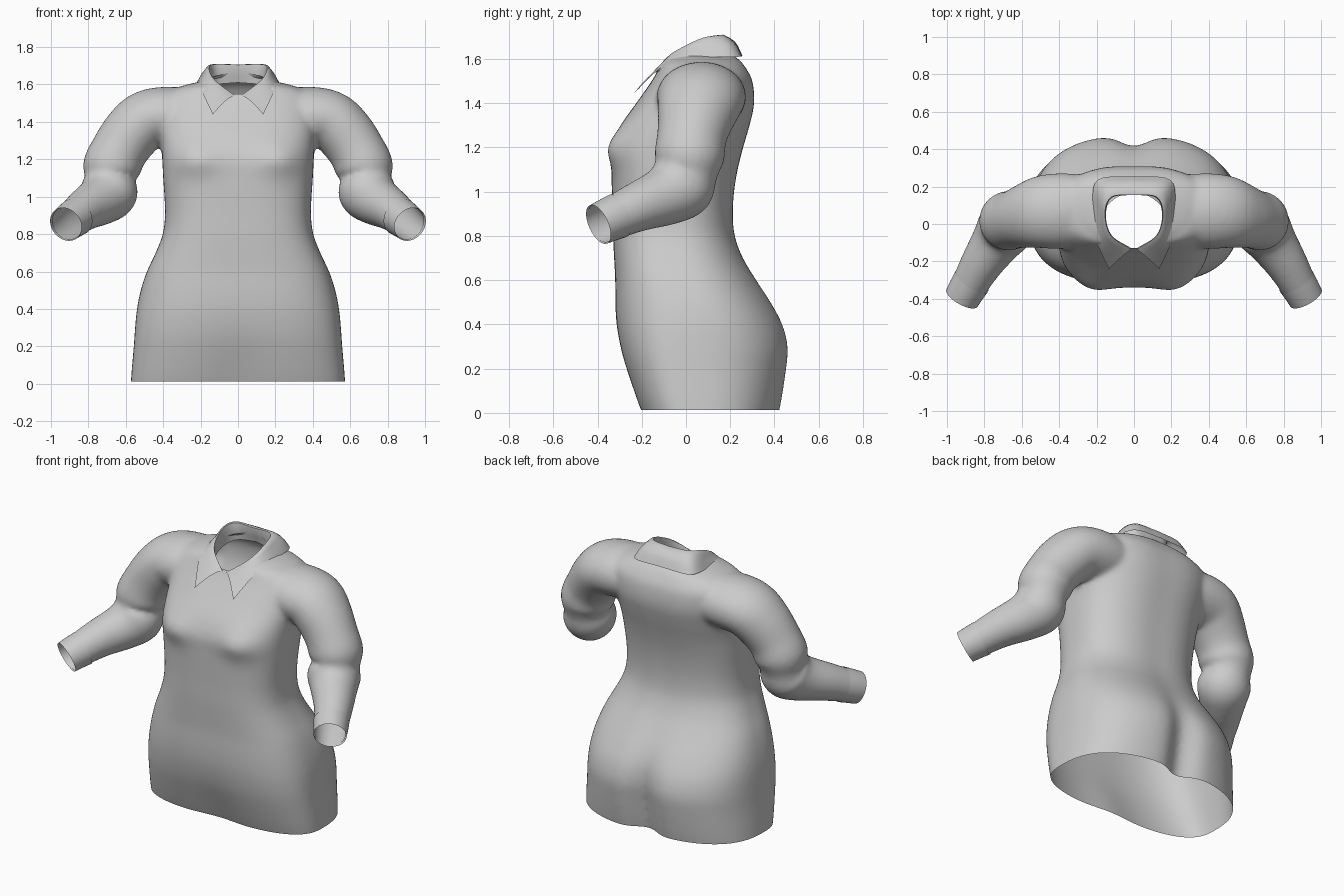
import bpy, bmesh
from math import sin, cos, pi, exp
from mathutils import Vector

if "Cube" in bpy.data.objects:
    bpy.data.objects.remove(bpy.data.objects["Cube"])


def spline(pts, n):
    """Catmull-Rom resample of tuples, n steps per span."""
    p = [Vector(q) for q in pts]
    p = [2 * p[0] - p[1]] + p + [2 * p[-1] - p[-2]]
    out = []
    for i in range(1, len(p) - 2):
        a, b, c, d = p[i - 1:i + 3]
        for k in range(n):
            t = k / n
            out.append(0.5 * (2 * b + (c - a) * t + (2 * a - 5 * b + 4 * c - d) * t * t
                              + (3 * b - a - 3 * c + d) * t ** 3))
    return out + [p[-2]]


def fade(v, edge, k):
    """Soft step: 1 below edge, 0 above."""
    return 1 / (1 + exp((v - edge) * k))


def loft(bm, rings, closed=True, cap=True):
    vs = [[bm.verts.new(c) for c in r] for r in rings]
    n = len(vs[0])
    for a, b in zip(vs, vs[1:]):
        for i in range(n if closed else n - 1):
            j = (i + 1) % n
            bm.faces.new((a[i], a[j], b[j], b[i]))
    if cap:
        bm.faces.new(vs[0][::-1])
        bm.faces.new(vs[-1])


def finish(bm, name, angle=50):
    me = bpy.data.meshes.new(name)
    bm.to_mesh(me)
    bm.free()
    ob = bpy.data.objects.new(name, me)
    bpy.context.collection.objects.link(ob)
    bpy.ops.object.select_all(action='DESELECT')
    ob.select_set(True)
    bpy.context.view_layer.objects.active = ob
    bpy.ops.object.shade_smooth_by_angle(angle=angle * pi / 180)
    return ob


def tube(path, sides=40):
    """Rings of given radius swept along a list of (centre, radius)."""
    rings, prev, u = [], None, Vector((0, 0, 1))
    for i, (c, r) in enumerate(path):
        t = (path[min(i + 1, len(path) - 1)][0] - path[max(i - 1, 0)][0]).normalized()
        if prev:
            u = prev.rotation_difference(t) @ u
        u = (u - t * u.dot(t)).normalized()
        v, prev = t.cross(u), t
        wide = 1 + .28 * fade(abs(c.x), .56, 25)      # deeper at the shoulder
        ring = [c + r * (cos(a) * u + sin(a) * v)
                for a in (2 * pi * k / sides for k in range(sides))]
        rings.append([(q.x, c.y + (q.y - c.y) * wide, q.z) for q in ring])
    return rings


def xyzr(pts, n):
    """Split spline points given as (x, y, z, radius)."""
    c = spline([p[:3] for p in pts], n)
    r = spline([(p[3], 0, 0) for p in pts], n)
    return [(a, max(b.x, 0.01)) for a, b in zip(c, r)]


# torso sections: z, half width, front y, back y
body = [(-.10, .575, -.16, .40), (.02, .572, -.215, .435), (.2, .557, -.275, .465),
        (.3, .55, -.30, .472), (.4, .54, -.315, .447), (.5, .52, -.32, .392),
        (.6, .487, -.32, .325), (.7, .44, -.325, .264), (.8, .402, -.33, .227),
        (.9, .39, -.332, .218), (1.0, .393, -.335, .224), (1.1, .40, -.337, .24),
        (1.2, .405, -.335, .265), (1.3, .412, -.295, .294), (1.4, .42, -.225, .315),
        (1.5, .42, -.155, .307), (1.555, .38, -.125, .28), (1.595, .29, -.11, .25),
        (1.615, .205, -.105, .22), (1.635, .15, -.10, .185), (1.68, .135, -.095, .165),
        (1.76, .13, -.095, .16)]
zw = spline([(z, w, 0) for z, w, f, b in body], 3)
fb = spline([(f, b, 0) for z, w, f, b in body], 3)
rings = []
for p, q in zip(zw, fb):
    z, w, yf, yb = p.x, p.y, q.x, q.y
    low = fade(z, .40, 14)
    yc = yf + (yb - yf) * (.50 - .12 * low)
    ring = []
    for k in range(240):
        a = 2 * pi * k / 240
        c, s = cos(a), sin(a)
        e = 2 / (2.1 if z > 1.59 else 2.35 + .2 * low if s > 0 else 2.9)
        x = w * (1 if c > 0 else -1) * abs(c) ** e
        d = abs(s) ** e
        y = yc + (yb - yc if s > 0 else yf - yc) * d
        if s > 0:   # seat cleft and spine groove
            y -= d * (.06 * low * exp(-(x / .095) ** 2) + .007 * exp(-(x / .12) ** 2))
        else:       # bust and lap hollow
            y -= d * .038 * exp(-((abs(x) - .24) / .12) ** 2 - ((z - 1.2) / .085) ** 2)
            y += d * .025 * exp(-(x / .16) ** 2) * fade(z, .18, 12)
        ring.append((x, y, z))
    rings.append(ring)
bm = bmesh.new()
loft(bm, rings)

# sleeves: x, y, z, radius
arm = [(.15, .07, 1.42, .14), (.35, .07, 1.43, .157), (.485, .065, 1.412, .158),
       (.57, .045, 1.338, .157), (.638, .025, 1.24, .152), (.675, .015, 1.155, .156),
       (.683, .005, 1.09, .136), (.69, -.025, 1.028, .155), (.737, -.095, .98, .135),
       (.82, -.22, .93, .112), (.915, -.39, .855, .092), (.965, -.475, .82, .09)]
for s in (1, -1):
    loft(bm, tube(xyzr([(s * x, y, z, r) for x, y, z, r in arm], 5)))
bmesh.ops.recalc_face_normals(bm, faces=bm.faces)
shirt = finish(bm, "shirt_body")

# fuse torso and sleeves, then cut open the hem, neck and cuffs
m = shirt.modifiers.new("fuse", 'REMESH')
m.mode, m.voxel_size = 'VOXEL', .013
m = shirt.modifiers.new("soften", 'SMOOTH')
m.factor, m.iterations = .5, 14
ev = shirt.evaluated_get(bpy.context.evaluated_depsgraph_get())
bm = bmesh.new()
bm.from_mesh(ev.to_mesh())
bpy.data.objects.remove(shirt)
for co, no, reach in (((0, 0, .012), (0, 0, -1), 9), ((0, .02, 1.606), (0, -.36, .93), .165),
                      ((.915, -.39, .855), (.48, -.81, -.34), 9),
                      ((-.915, -.39, .855), (-.48, -.81, -.34), 9)):
    faces = [f for f in bm.faces if abs(f.calc_center_median().x) < reach]
    geom = {g for f in faces for g in (*f.verts, *f.edges, f)}
    bmesh.ops.bisect_plane(bm, geom=list(geom), plane_co=co, plane_no=no, clear_outer=True)
finish(bm, "shirt_body")

# cuff bands
for s, side in ((1, "left"), (-1, "right")):
    bm = bmesh.new()
    cuff = [(.868, -.308, .891, .103), (.895, -.352, .872, .099), (.92, -.396, .852, .095)]
    loft(bm, tube(xyzr([(s * x, y, z, r) for x, y, z, r in cuff], 2)), cap=False)
    finish(bm, "cuff_" + side)

# folded collar: stand base, fold line, mid leaf and outer edge, from back centre to front
base = [(0, .175, 1.61), (.115, .15, 1.60), (.15, .05, 1.58), (.12, -.06, 1.545), (.012, -.135, 1.50)]
fold = [(0, .155, 1.705), (.12, .145, 1.708), (.155, .06, 1.69), (.125, -.06, 1.625), (.016, -.135, 1.54)]
leaf = [(0, .22, 1.68), (.165, .20, 1.675), (.19, .075, 1.65), (.165, -.075, 1.605), (.07, -.18, 1.51)]
edge = [(0, .255, 1.615), (.195, .235, 1.61), (.22, .08, 1.605), (.20, -.09, 1.575), (.135, -.24, 1.44)]
half = [spline(r, 5) for r in (base, fold, leaf, edge)]
rows = [[Vector((-p.x, p.y, p.z)) for p in r[:0:-1]] + r for r in half]
cols = [spline(c, 3) for c in zip(*rows)]
bm = bmesh.new()
loft(bm, cols, closed=False, cap=False)
finish(bm, "collar", 70)
